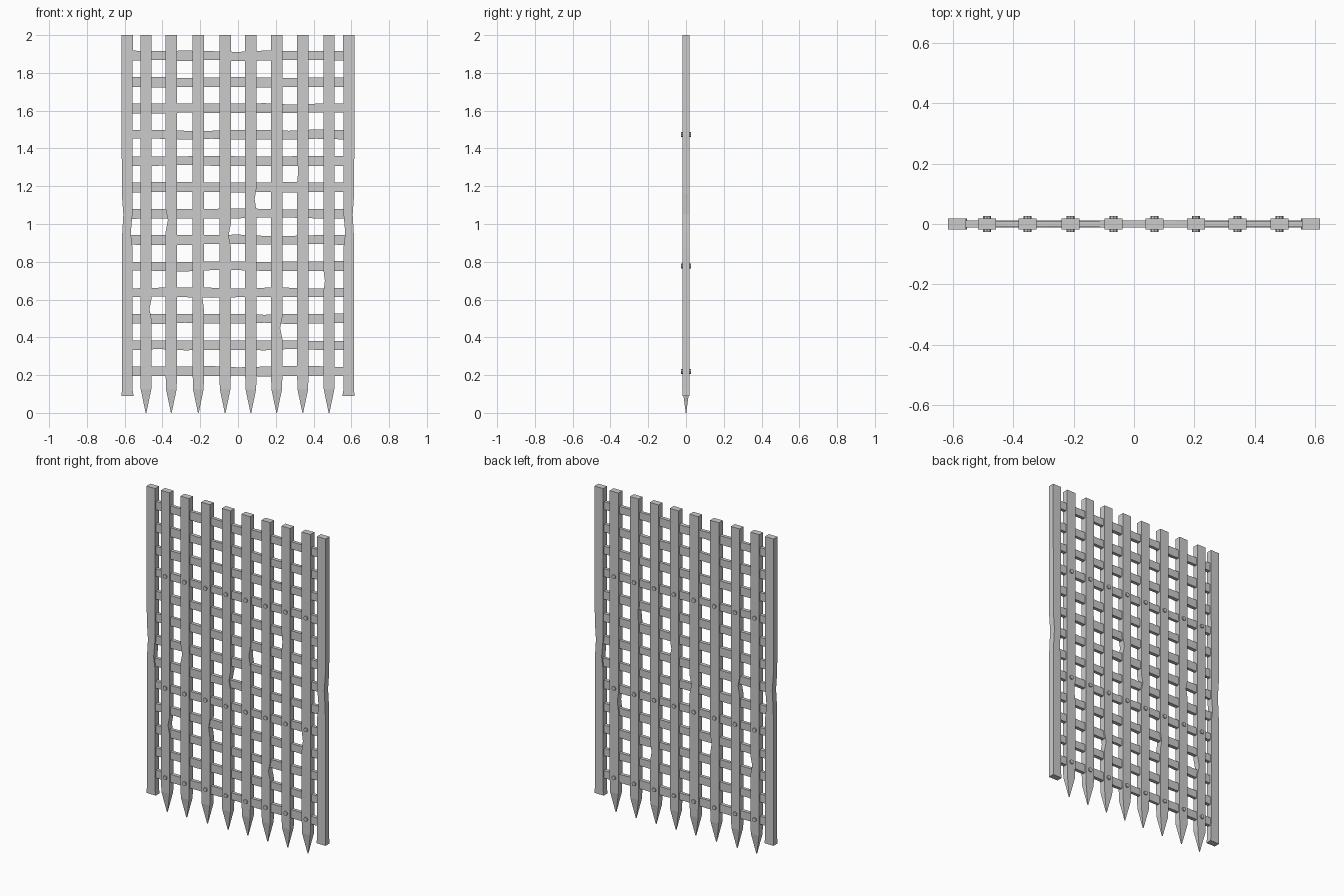
import bpy, bmesh, math, random
from mathutils import Vector, Matrix

if "Cube" in bpy.data.objects:
    bpy.data.objects.remove(bpy.data.objects["Cube"])

random.seed(7)


def loft(name, rings):
    """Skin a list of four-cornered rings and cap both ends."""
    bm = bmesh.new()
    rv = [[bm.verts.new(p) for p in r] for r in rings]
    for a, b in zip(rv, rv[1:]):
        for i in range(4):
            j = (i + 1) % 4
            bm.faces.new((a[i], a[j], b[j], b[i]))
    bm.faces.new(rv[0][::-1])
    bm.faces.new(rv[-1])
    bmesh.ops.recalc_face_normals(bm, faces=bm.faces)
    me = bpy.data.meshes.new(name)
    bm.to_mesh(me)
    bm.free()
    ob = bpy.data.objects.new(name, me)
    bpy.context.collection.objects.link(ob)
    return ob


def upright(name, stations, y=0.019):
    """stations: z, left x, right x, depth scale."""
    return loft(name, [[(l, -y * s, z), (r, -y * s, z), (r, y * s, z), (l, y * s, z)]
                       for z, l, r, s in stations])


# Outer posts, lightly worn in the middle
for side, label in ((-1, "left"), (1, "right")):
    st = []
    for z, inner, outer in ((0.09, 0.553, 0.616), (0.12, 0.558, 0.615), (0.88, 0.559, 0.615),
                            (0.95, 0.568, 0.613), (1.05, 0.559, 0.607), (1.16, 0.559, 0.615),
                            (2.0, 0.557, 0.617)):
        l, r = sorted((side * inner, side * outer))
        st.append((z, l, r, 1))
    upright("outer_post_" + label, st)

# Pointed vertical bars; chips give height and inward shift of left/right edge
bar_x = (-0.487, -0.353, -0.21, -0.068, 0.068, 0.205, 0.343, 0.482)
chips = {0: (0.55, 0, 0.012), 1: (1.02, 0.012, 0), 2: (0.61, 0, 0.009), 3: (0.94, 0, 0.012),
         4: (1.13, 0, 0.01), 5: (0.45, 0, 0.012), 6: (1.28, 0.006, 0), 7: (0.7, 0.008, 0)}
for i, x in enumerate(bar_x):
    z, dl, dr = chips[i]
    h = 0.03
    upright("spiked_bar", [
        (0.0, x - 0.002, x + 0.002, 0.07), (0.125, x - 0.028, x + 0.028, 0.95),
        (0.2, x - h, x + h, 1), (z - 0.06, x - h, x + h, 1),
        (z, x - h + dl, x + h - dr, 1), (z + 0.06, x - h, x + h, 1), (2.0, x - h, x + h, 1)])

# Thinner cross bars with slightly uneven hammered edges
for k in range(13):
    z0 = 0.22 + k * 1.67 / 12
    rings = []
    for x in (-0.58, -0.42, -0.28, -0.14, 0, 0.14, 0.27, 0.41, 0.58):
        t, b = (0.025 + random.choice((0, 0, 0, -0.004, 0.003)) for _ in range(2))
        y = 0.011 + random.uniform(-0.002, 0.001)
        rings.append([(x, -y, z0 - b), (x, y, z0 - b), (x, y, z0 + t), (x, -y, z0 + t)])
    loft("cross_bar", rings)

# Rivets through the bars, heads showing front and back
rivet = bpy.data.meshes.new("rivet")
bm = bmesh.new()
bmesh.ops.create_cone(bm, cap_ends=True, segments=8, radius1=0.013, radius2=0.013,
                      depth=0.053, matrix=Matrix.Rotation(math.pi / 2, 4, 'X'))
bm.to_mesh(rivet)
bm.free()
for z in (0.22, 0.777, 1.473):
    for x in bar_x:
        ob = bpy.data.objects.new("rivet", rivet)
        ob.location = (x, 0, z)
        bpy.context.collection.objects.link(ob)
